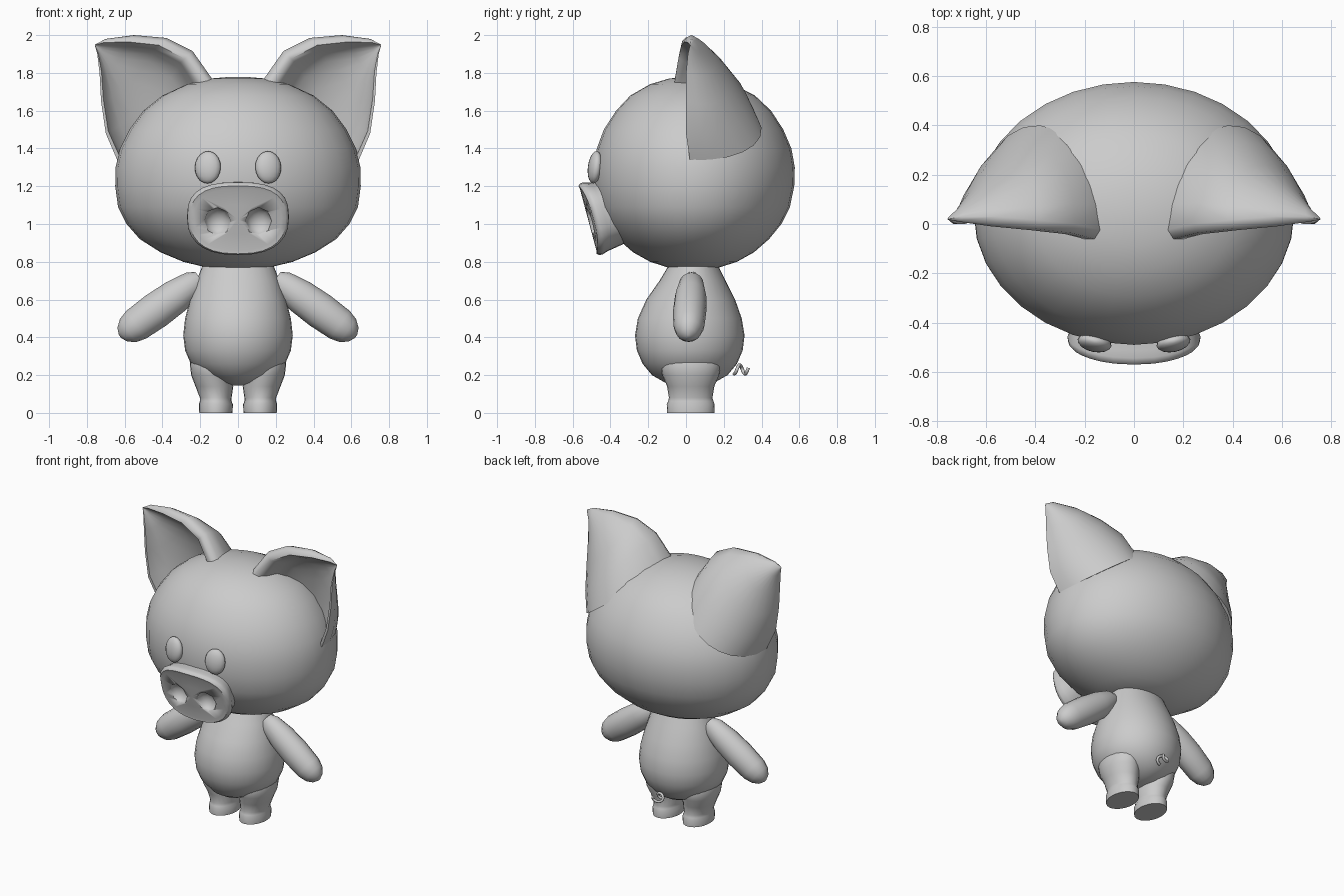
import bpy, bmesh, math
from mathutils import Vector, Matrix

if "Cube" in bpy.data.objects:
    bpy.data.objects.remove(bpy.data.objects["Cube"])

gray = bpy.data.materials.new("plain_gray")
gray.diffuse_color = (0.6, 0.6, 0.6, 1)
gray.use_nodes = True
gray.node_tree.nodes["Principled BSDF"].inputs["Base Color"].default_value = gray.diffuse_color


def finish(name, bm, mirror=False, angle=45):
    bmesh.ops.recalc_face_normals(bm, faces=bm.faces)
    me = bpy.data.meshes.new(name)
    bm.to_mesh(me)
    bm.free()
    ob = bpy.data.objects.new(name, me)
    bpy.context.collection.objects.link(ob)
    me.materials.append(gray)
    bpy.ops.object.select_all(action='DESELECT')
    bpy.context.view_layer.objects.active = ob
    ob.select_set(True)
    if mirror:
        mod = ob.modifiers.new("mirror", 'MIRROR')
        mod.use_mirror_merge = False
        bpy.ops.object.modifier_apply(modifier="mirror")
    bpy.ops.object.shade_smooth_by_angle(angle=math.radians(angle))
    return ob


def loft(rings):
    """Skin closed rings of points and cap both ends."""
    bm = bmesh.new()
    rows = [[bm.verts.new(p) for p in r] for r in rings]
    n = len(rows[0])
    for a, b in zip(rows, rows[1:]):
        for i in range(n):
            j = (i + 1) % n
            bm.faces.new((a[i], a[j], b[j], b[i]))
    bm.faces.new(rows[0])
    bm.faces.new(rows[-1])
    return bm


def stack(rings, n=32):
    """Horizontal ellipses given as z, x centre, x radius, y centre, y radius."""
    turns = [2 * math.pi * i / n for i in range(n)]
    return loft([[(xc + rx * math.cos(t), yc + ry * math.sin(t), z) for t in turns]
                 for z, xc, rx, yc, ry in rings])


# Head
finish("head", stack([
    (.768, 0, .16, .04, .13), (.80, 0, .29, .04, .23), (.85, 0, .41, .04, .32),
    (.92, 0, .52, .04, .40), (1.0, 0, .59, .04, .465), (1.09, 0, .635, .04, .51),
    (1.2, 0, .65, .043, .53), (1.3, 0, .648, .043, .533), (1.4, 0, .625, .043, .515),
    (1.5, 0, .575, .04, .475), (1.6, 0, .50, .04, .41), (1.68, 0, .40, .035, .33),
    (1.74, 0, .27, .03, .22), (1.77, 0, .15, .03, .12), (1.779, 0, .04, .03, .03)]))

# Body
finish("body", stack([
    (.145, 0, .03, .02, .04), (.16, 0, .09, .02, .13), (.20, 0, .18, .02, .20),
    (.26, 0, .25, .02, .25), (.33, 0, .28, .02, .28), (.41, 0, .29, .02, .29),
    (.50, 0, .28, .02, .275), (.60, 0, .255, .025, .235), (.70, 0, .22, .035, .175),
    (.80, 0, .18, .04, .12)]))

# Legs with a small ankle crease
finish("legs", stack([
    (0, .117, .088, .025, .125), (.045, .117, .09, .025, .127), (.062, .118, .084, .025, .12),
    (.08, .118, .084, .025, .115), (.14, .125, .10, .025, .125), (.20, .14, .108, .025, .15),
    (.26, .145, .11, .025, .16), (.33, .14, .09, .025, .13)], 24), mirror=True)

# Arms: tapered rounded limbs along a slanted axis
start, end = Vector((.20, .03, .71)), Vector((.625, .012, .405))
axis = (end - start).normalized()
side = Vector((0, 1, 0))
up = axis.cross(side).normalized()
arm = []
for f, r in ((0, .045), (.08, .07), (.3, .09), (.55, .096), (.8, .09), (.9, .074), (.97, .045), (1, .01)):
    c = start.lerp(end, f)
    arm.append([c + up * r * math.cos(t) + side * r * .92 * math.sin(t)
                for t in (2 * math.pi * i / 16 for i in range(16))])
finish("arms", loft(arm), mirror=True)

# Ears: cupped cones open to the front, with a thick rolled upper rim
upper = [(.11, -.03, 1.73), (.24, 0, 1.915), (.38, .015, 1.985), (.55, .03, 2.0), (.70, .03, 1.98), (.757, .02, 1.95)]
lower = [(.64, .02, 1.34), (.70, 0, 1.48), (.725, 0, 1.65), (.733, 0, 1.8), (.745, .01, 1.9), (.757, .02, 1.942)]
back = [(.38, .40, 1.51), (.455, .33, 1.63), (.53, .24, 1.74), (.62, .155, 1.84), (.705, .07, 1.91), (.752, .028, 1.942)]
roll = [.10, .09, .085, .075, .035, .003]
ear = []
for a, b, c, s in zip(upper, lower, back, roll):
    a, b, c = Vector(a), Vector(b), Vector(c)
    m = (a + b) / 2
    ring = []
    for i in range(13):
        t = math.pi * i / 12
        ring.append(m + (b - m) * math.cos(t) + (c - m) * math.sin(t))
    d = (b - a).normalized()
    front = Vector((0, -1, 0))
    ring += [a + d * s * .25 + front * s * .4, a + d * s * .65 + front * s * .45]
    a2, b2 = a + d * s, b - d * s * .2
    m2 = (a2 + b2) / 2
    for i in range(9):
        t = math.pi * i / 8
        ring.append(m2 + (a2 - m2) * math.cos(t) + (c - m) * .5 * math.sin(t))
    ear.append(ring)
finish("ears", loft(ear), mirror=True, angle=60)

# Eyes
bm = bmesh.new()
bmesh.ops.create_uvsphere(bm, u_segments=16, v_segments=10, radius=1)
bm.transform(Matrix.Translation((.16, -.482, 1.3)) @ Matrix.Rotation(.2, 4, 'Z')
             @ Matrix.Rotation(-.12, 4, 'X') @ Matrix.Diagonal((.07, .036, .086, 1)))
finish("eyes", bm, mirror=True)

# Snout: tilted rounded disc, local -y is the face
tilt = Matrix.Translation((0, -.522, 1.022)) @ Matrix.Rotation(math.radians(15), 4, 'X')


def disc(scale, depth, n=28):
    pts = []
    for i in range(n):
        t = 2 * math.pi * i / n
        x = .27 * scale * math.copysign(abs(math.cos(t)) ** .78, math.cos(t))
        z = .198 * scale * math.copysign(abs(math.sin(t)) ** .78, math.sin(t))
        pts.append(tilt @ Vector((x, depth + .5 * x * x, z)))
    return pts


snout = finish("snout", loft([disc(.86, .17), disc(.95, .06), disc(1, .03), disc(.99, .012),
                              disc(.94, 0), disc(.85, .004), disc(.4, .004), disc(.03, .004)]))

# Nostrils cut into the snout
bm = bmesh.new()
for x in (-.11, .11):
    bmesh.ops.create_uvsphere(bm, u_segments=8, v_segments=8, radius=1, matrix=tilt
                              @ Matrix.Translation((x, .005, -.012))
                              @ Matrix.Diagonal((.072, .06, .078, 1))
                              @ Matrix.Rotation(math.pi / 2, 4, 'X'))
cutter = finish("nostril_cutter", bm)
bpy.context.view_layer.objects.active = snout
mod = snout.modifiers.new("nostrils", 'BOOLEAN')
mod.operation = 'DIFFERENCE'
mod.solver = 'EXACT'
mod.object = cutter
bpy.ops.object.modifier_apply(modifier="nostrils")
bpy.data.objects.remove(cutter)

# Curly tail
curve = bpy.data.curves.new("tail", 'CURVE')
curve.dimensions = '3D'
curve.bevel_depth = .009
curve.bevel_resolution = 2
curve.use_fill_caps = True
curve.materials.append(gray)
line = curve.splines.new('POLY')
line.points.add(20)
for i, p in enumerate(line.points):
    t = i / 20 * 2.6 * math.pi
    p.co = (.03 * math.sin(t), .255 + .075 * i / 20, .23 - .024 * math.cos(t), 1)
tail = bpy.data.objects.new("tail", curve)
bpy.context.collection.objects.link(tail)
